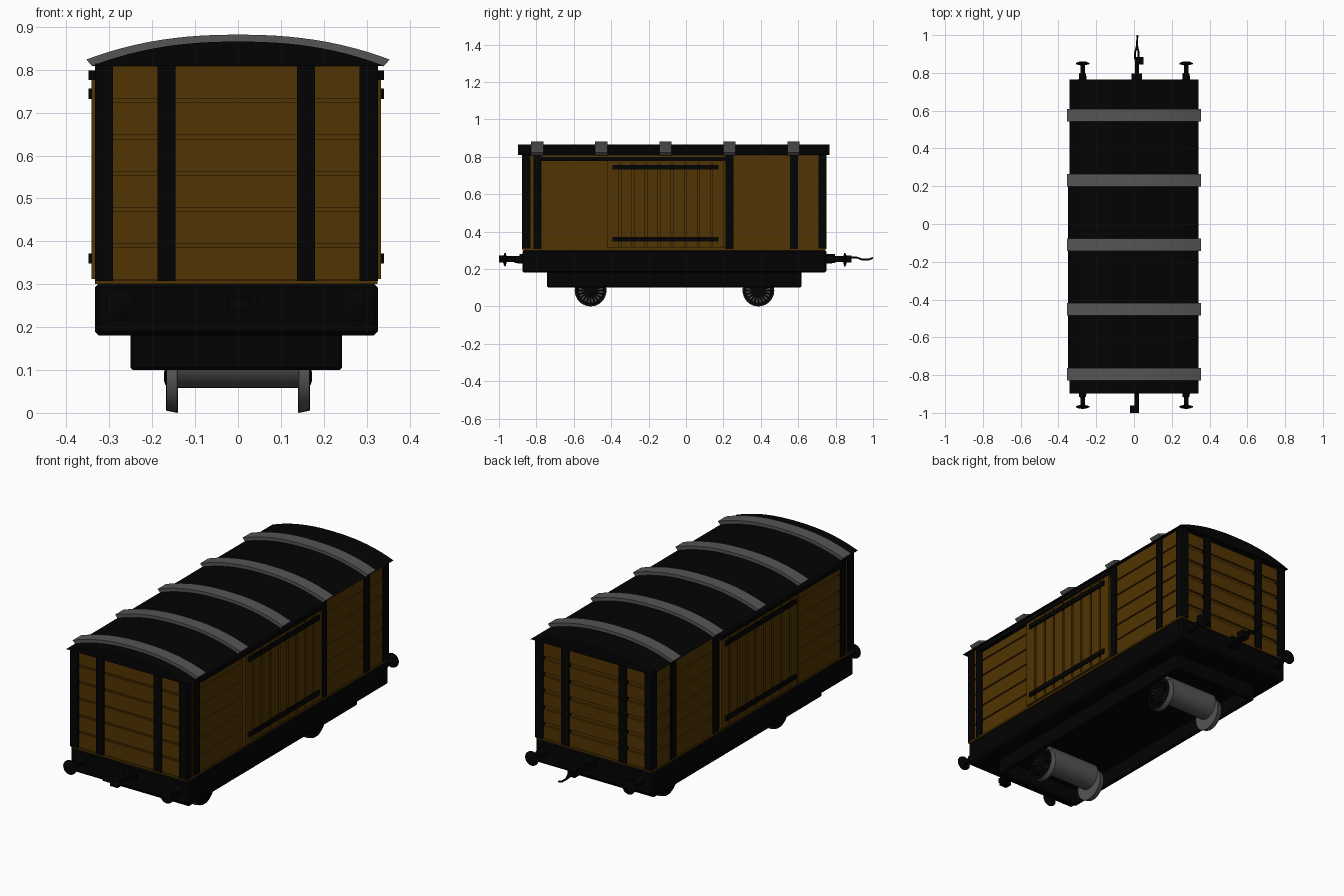
import bpy, bmesh, math
from mathutils import Matrix, Vector

if "Cube" in bpy.data.objects:
    bpy.data.objects.remove(bpy.data.objects["Cube"])

CX, CY = -0.004, -0.063   # middle of the body


def material(name, rgb):
    m = bpy.data.materials.new(name)
    m.use_nodes = True
    m.diffuse_color = (*rgb, 1)
    bsdf = m.node_tree.nodes["Principled BSDF"]
    bsdf.inputs["Base Color"].default_value = (*rgb, 1)
    bsdf.inputs["Roughness"].default_value = 0.8
    return m


BLACK = material("black_iron", (0.0008, 0.0008, 0.0008))
BROWN = material("brown_wood", (0.082, 0.034, 0.0008))
GREY = material("grey_metal", (0.09, 0.09, 0.09))


def finish(name, bm, mat, smooth=False):
    bmesh.ops.recalc_face_normals(bm, faces=bm.faces)
    mesh = bpy.data.meshes.new(name)
    bm.to_mesh(mesh)
    bm.free()
    mesh.materials.append(mat)
    obj = bpy.data.objects.new(name, mesh)
    bpy.context.collection.objects.link(obj)
    if smooth:
        bpy.ops.object.select_all(action="DESELECT")
        obj.select_set(True)
        bpy.context.view_layer.objects.active = obj
        bpy.ops.object.shade_smooth_by_angle(angle=math.radians(35))
    return obj


def boxes(name, mat, spans, mirror=False, bevel=0):
    """Boxes from (x0, x1, y0, y1, z0, z1), x measured from the body middle."""
    bm = bmesh.new()
    for x0, x1, y0, y1, z0, z1 in spans:
        for s in ((1, -1) if mirror else (1,)):
            centre = Vector((CX + s * (x0 + x1) / 2, (y0 + y1) / 2, (z0 + z1) / 2))
            size = Matrix.Diagonal((x1 - x0, y1 - y0, z1 - z0, 1))
            bmesh.ops.create_cube(bm, size=1, matrix=Matrix.Translation(centre) @ size)
    obj = finish(name, bm, mat)
    if bevel:
        mod = obj.modifiers.new("Bevel", "BEVEL")
        mod.width, mod.segments = bevel, 1
    return obj


def lathe(name, mat, profile, origin, axis, steps=32):
    """Spin (radius, distance) points round an axis."""
    bm = bmesh.new()
    turn = Vector((0, 0, 1)).rotation_difference(Vector(axis)).to_matrix().to_4x4()
    verts = [bm.verts.new((r, 0, d)) for r, d in profile]
    edges = [bm.edges.new(p) for p in zip(verts, verts[1:])]
    bmesh.ops.spin(bm, geom=verts + edges, cent=(0, 0, 0), axis=(0, 0, 1),
                   angle=math.tau, steps=steps)
    bmesh.ops.remove_doubles(bm, verts=bm.verts, dist=1e-5)
    bm.transform(Matrix.Translation(origin) @ turn)
    return finish(name, bm, mat, True)


def extrude_y(name, mat, outline, spans):
    """Extrude an x-z outline between each pair of y values."""
    bm = bmesh.new()
    for y0, y1 in spans:
        face = bm.faces.new([bm.verts.new((x, y0, z)) for x, z in outline])
        new = bmesh.ops.extrude_face_region(bm, geom=[face])["geom"]
        bmesh.ops.translate(bm, vec=(0, y1 - y0, 0),
                            verts=[v for v in new if isinstance(v, bmesh.types.BMVert)])
    return finish(name, bm, mat, True)


# Chassis, open underneath between the skirts
boxes("sole_frame", BLACK, [(-0.33, 0.33, -0.875, 0.75, 0.18, 0.302)], bevel=0.01)
boxes("underframe_sides", BLACK, [(0.225, 0.247, -0.742, 0.617, 0.1, 0.19)],
      mirror=True, bevel=0.006)
boxes("underframe_ends", BLACK, [(-0.24, 0.24, -0.742, -0.72, 0.1, 0.19),
                                 (-0.24, 0.24, 0.595, 0.617, 0.1, 0.19)], bevel=0.006)

# Wooden body
boxes("body_core", BROWN, [(-0.316, 0.316, -0.86, 0.732, 0.3, 0.812),
                           (-0.329, 0.329, -0.873, 0.747, 0.3, 0.309)])
PITCH = 0.0845


def rows(gap):
    return [(0.31 + i * PITCH, 0.31 + (i + 1) * PITCH - gap) for i in range(6)]


boxes("front_planks", BROWN,
      [(-0.322, 0.322, -0.868, -0.858, a, b) for a, b in rows(0.009)])
boxes("back_planks", BROWN,
      [(-0.322, 0.322, 0.73, 0.744, a, b) for a, b in rows(0.02)])
boxes("side_planks", BROWN,
      [(0.312, 0.324, y0, y1, a, b) for a, b in rows(0.007)
       for y0, y1 in ((-0.866, -0.42), (0.2, 0.742))], mirror=True)

# Sliding doors
boxes("door_backing", BROWN, [(0.31, 0.326, -0.42, 0.21, 0.31, 0.775)], mirror=True)
boxes("door_slats", BROWN,
      [(0.315, 0.337, -0.418 + i * 0.07, -0.418 + i * 0.07 + 0.059, 0.318, 0.775)
       for i in range(9)], mirror=True)
boxes("door_edges", BROWN, [(0.315, 0.338, -0.422, -0.41, 0.312, 0.778),
                            (0.315, 0.338, -0.42, 0.21, 0.312, 0.32),
                            (0.315, 0.338, -0.42, 0.21, 0.77, 0.778)], mirror=True)
boxes("door_rails", BLACK, [(0.325, 0.345, -0.393, 0.173, 0.732, 0.756),
                            (0.325, 0.345, -0.393, 0.173, 0.348, 0.372),
                            (0.318, 0.345, -0.775, 0.21, 0.776, 0.798)], mirror=True)

# Iron posts
boxes("side_posts", BLACK,
      [(0.31, 0.33, y0, y1, 0.308, 0.815) for y0, y1 in
       ((-0.815, -0.772), (0.21, 0.253), (0.555, 0.598))], mirror=True)
boxes("corner_posts", BLACK,
      [(0.287, 0.329, y0, y1, 0.308, 0.815) for y0, y1 in
       ((-0.878, -0.832), (0.708, 0.752))], mirror=True)
boxes("end_posts", BLACK,
      [(0.142, 0.184, y0, y1, 0.308, 0.815) for y0, y1 in
       ((-0.878, -0.85), (0.72, 0.752))], mirror=True)


# Curved roof and its ribs
def arch(half, low, high, count=24):
    """Arch that is flatter in the middle and falls faster at the edges."""
    steps = [2 * i / count - 1 for i in range(count + 1)]
    return [(half * u, high - (high - low) * abs(u) ** 2.3) for u in steps]


extrude_y("roof", BLACK, arch(0.342, 0.809, 0.866), [(-0.898, 0.766)])
rib_outline = arch(0.354, 0.824, 0.882) + arch(0.339, 0.808, 0.862)[::-1]
extrude_y("roof_ribs", GREY, rib_outline,
          [(CY - 0.732 + i * 0.3425 - 0.033, CY - 0.732 + i * 0.3425 + 0.033)
           for i in range(5)])

# Wheels and axles
AXLE_Z = 0.085
for label, y in (("front", -0.51), ("back", 0.387)):
    lathe(label + "_axle", GREY, [(0, -0.145), (0.066, -0.145), (0.066, 0.145), (0, 0.145)],
          (0, y, 0.124), (1, 0, 0))
    for side, s in (("left", 1), ("right", -1)):
        lathe(f"{label}_{side}_wheel", GREY,
              [(0, 0.14), (0.084, 0.14), (0.085, 0.142), (0.08, 0.166),
               (0.066, 0.166), (0.066, 0.161), (0, 0.161)],
              (0, y, AXLE_Z), (s, 0, 0))
        lathe(f"{label}_{side}_wheel_rim", BLACK,
              [(0.064, 0.16), (0.064, 0.168), (0.079, 0.168), (0.079, 0.16), (0.064, 0.16)],
              (0, y, AXLE_Z), (s, 0, 0))
        lathe(f"{label}_{side}_hub", BLACK,
              [(0.02, 0.16), (0.02, 0.169), (0.012, 0.172), (0, 0.172)],
              (0, y, AXLE_Z), (s, 0, 0), 16)
        bm = bmesh.new()
        for i in range(20):
            bmesh.ops.create_cube(bm, size=1, matrix=(
                Matrix.Translation((s * 0.164, y, AXLE_Z))
                @ Matrix.Rotation(math.tau * i / 20, 4, "X")
                @ Matrix.Translation((0, 0, 0.042))
                @ Matrix.Diagonal((0.008, 0.011, 0.05, 1))))
        finish(f"{label}_{side}_spokes", bm, BLACK)

# Buffers
BUFFER = [(0, -0.01), (0.022, -0.01), (0.018, 0.035), (0.012, 0.038), (0.012, 0.078),
          (0.036, 0.084), (0.036, 0.09), (0.02, 0.097), (0, 0.099)]
for end, y, d in (("front", -0.88, -1), ("back", 0.762, 1)):
    for side, s in (("left", 1), ("right", -1)):
        lathe(f"{end}_{side}_buffer", BLACK, BUFFER,
              (0.002 + s * 0.274, y, 0.25), (0, d, 0), 24)

# Couplings
boxes("front_coupling", BLACK, [(-0.018, 0.05, -0.89, -0.87, 0.24, 0.28),
                                (0.007, 0.031, -1.0, -0.88, 0.246, 0.27),
                                (-0.018, 0.024, -1.0, -0.962, 0.235, 0.272)])
boxes("back_coupling", BLACK, [(-0.01, 0.046, 0.745, 0.797, 0.24, 0.28),
                               (0.008, 0.03, 0.78, 0.885, 0.246, 0.27),
                               (0.012, 0.054, 0.845, 0.885, 0.235, 0.272)])

# Trailing hook rods
for i, x in enumerate((0.006, 0.024)):
    curve = bpy.data.curves.new("hook_rod", "CURVE")
    curve.dimensions = "3D"
    curve.bevel_depth, curve.bevel_resolution = 0.005, 2
    curve.use_fill_caps = True
    path = curve.splines.new("NURBS")
    path.use_endpoint_u, path.order_u = True, 3
    points = [(x, 0.87, 0.26), (x, 0.91, 0.262), (0.016, 0.945, 0.25), (0.017, 0.975, 0.25),
              (0.018, 0.999, 0.259)]
    path.points.add(len(points) - 1)
    for p, co in zip(path.points, points):
        p.co = (*co, 1)
    curve.materials.append(BLACK)
    rod = bpy.data.objects.new(f"hook_rod_{i + 1}", curve)
    bpy.context.collection.objects.link(rod)
